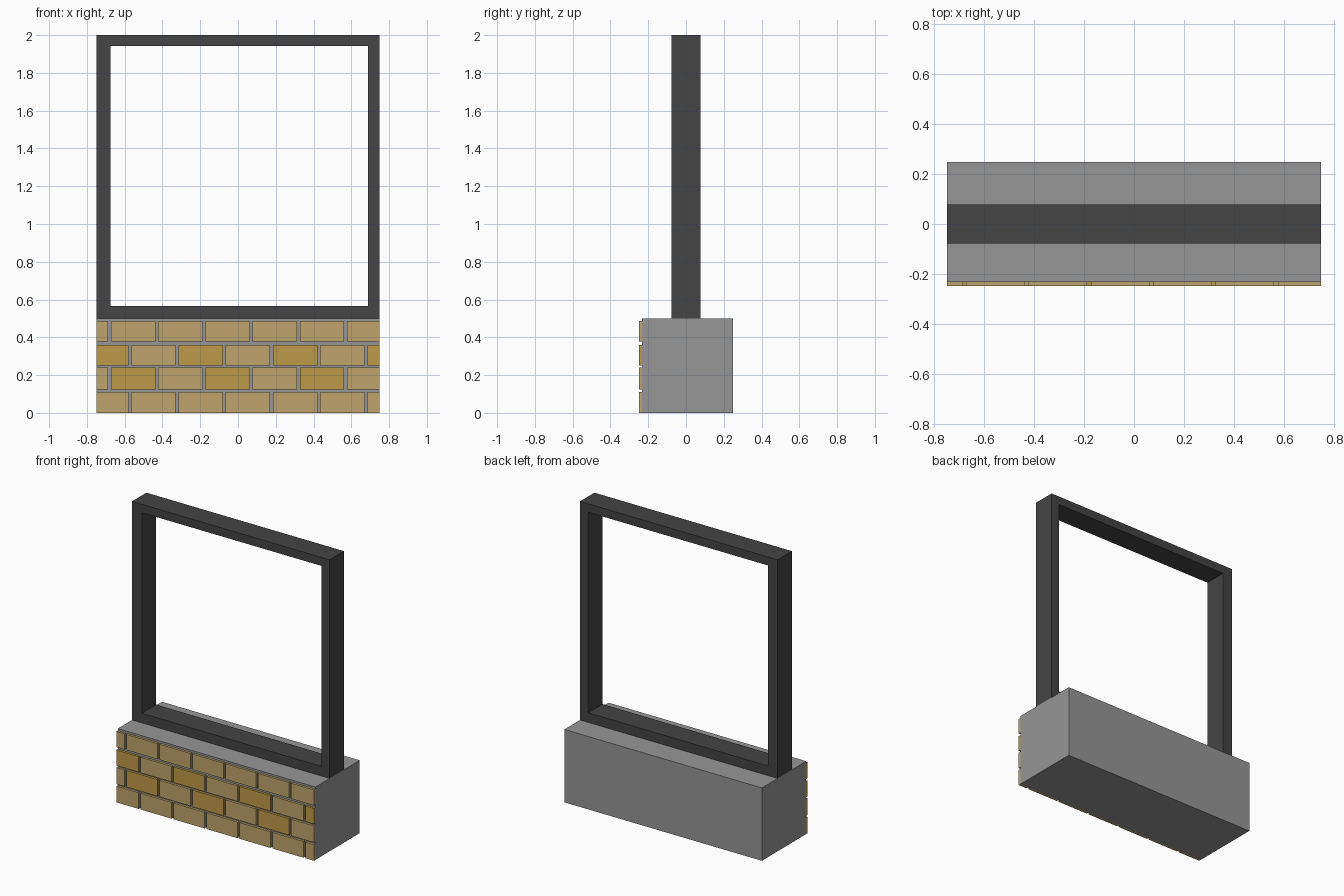
import bpy
import bmesh

cube = bpy.data.objects.get("Cube")
if cube:
    bpy.data.objects.remove(cube, do_unlink=True)


def make_material(name, rgb):
    m = bpy.data.materials.new(name)
    m.use_nodes = True
    m.diffuse_color = (*rgb, 1)
    bsdf = next(n for n in m.node_tree.nodes if n.type == 'BSDF_PRINCIPLED')
    bsdf.inputs["Base Color"].default_value = (*rgb, 1)
    bsdf.inputs["Roughness"].default_value = 0.8
    return m


MORTAR = make_material("mortar grey", (0.305, 0.305, 0.305))
FRAME = make_material("dark frame", (0.058, 0.058, 0.058))
SAND = make_material("sand brick", (0.527, 0.371, 0.150))
GOLD = make_material("golden brick", (0.515, 0.323, 0.065))


def add_box(bm, x, y, z, mat_index=0):
    """Add a box spanning the three (low, high) ranges."""
    verts = bmesh.ops.create_cube(bm, size=1)["verts"]
    for v in verts:
        v.co = [r[0] if c < 0 else r[1] for c, r in zip(v.co, (x, y, z))]
    for f in {f for v in verts for f in v.link_faces}:
        f.material_index = mat_index


def finish(bm, name, materials):
    bmesh.ops.recalc_face_normals(bm, faces=bm.faces)
    mesh = bpy.data.meshes.new(name)
    bm.to_mesh(mesh)
    bm.free()
    for m in materials:
        mesh.materials.append(m)
    obj = bpy.data.objects.new(name, mesh)
    bpy.context.collection.objects.link(obj)
    return obj


HALF = 0.75                     # half width of wall and frame
WALL_FRONT, BRICK_FRONT, BACK = -0.232, -0.248, 0.248
WALL_TOP = 0.5

# Solid base wall
bm = bmesh.new()
add_box(bm, (-HALF, HALF), (WALL_FRONT, BACK), (0, WALL_TOP))
finish(bm, "base_wall", [MORTAR])

# Brick courses: z range, x of a brick's left edge, parity of golden bricks
PITCH, LENGTH = 0.25, 0.235
courses = [
    ((0.0, 0.111), -0.815, None),
    ((0.125, 0.239), -0.923, 1),
    ((0.252, 0.359), -0.815, 0),
    ((0.379, 0.486), -0.923, None),
]
bm = bmesh.new()
for z, start, golden in courses:
    for i in range(7):
        left = max(start + i * PITCH, -HALF)
        right = min(start + i * PITCH + LENGTH, HALF)
        if right > left:
            add_box(bm, (left, right), (BRICK_FRONT, WALL_FRONT), z,
                    int(golden is not None and i % 2 == golden))
finish(bm, "front_bricks", [SAND, GOLD])

# Open rectangular frame: front and back rings joined by walls
DEPTH = 0.078
outer = [(-HALF, WALL_TOP), (HALF, WALL_TOP), (HALF, 2.0), (-HALF, 2.0)]
inner = [(-0.676, 0.566), (0.688, 0.566), (0.688, 1.942), (-0.676, 1.942)]
bm = bmesh.new()
fo, fi, bo, bi = [[bm.verts.new((x, y, z)) for x, z in ring]
                  for y in (-DEPTH, DEPTH) for ring in (outer, inner)]
for a, b in ((fo, fi), (bo, bi), (fo, bo), (fi, bi)):
    for i in range(4):
        j = (i + 1) % 4
        bm.faces.new((a[i], a[j], b[j], b[i]))
finish(bm, "window_frame", [FRAME])
